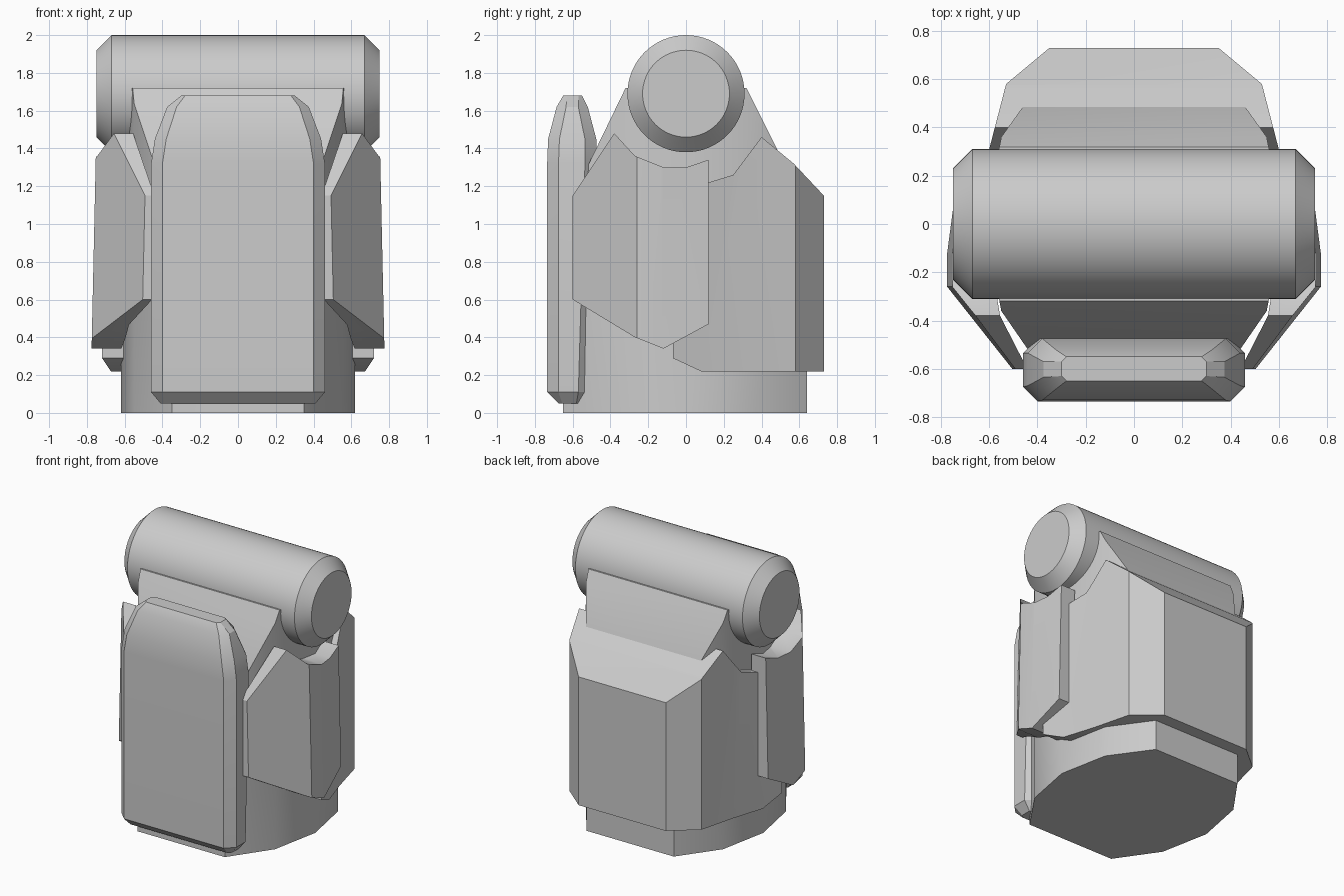
import bpy, bmesh, math

if "Cube" in bpy.data.objects:
    bpy.data.objects.remove(bpy.data.objects["Cube"])

grey = bpy.data.materials.new("light_grey")
grey.use_nodes = True
COLOUR = (0.6, 0.6, 0.6, 1)
grey.diffuse_color = COLOUR
grey.node_tree.nodes["Principled BSDF"].inputs["Base Color"].default_value = COLOUR


def loft(name, rings):
    """Closed solid through a list of rings with equal point counts."""
    bm = bmesh.new()
    loops = [[bm.verts.new(p) for p in ring] for ring in rings]
    n = len(loops[0])
    for a, b in zip(loops, loops[1:]):
        for i in range(n):
            j = (i + 1) % n
            bm.faces.new((a[i], a[j], b[j], b[i]))
    bm.faces.new(loops[0][::-1])
    bm.faces.new(loops[-1])
    bmesh.ops.recalc_face_normals(bm, faces=bm.faces)
    mesh = bpy.data.meshes.new(name)
    bm.to_mesh(mesh)
    bm.free()
    mesh.materials.append(grey)
    obj = bpy.data.objects.new(name, mesh)
    bpy.context.collection.objects.link(obj)
    return obj


def select(obj):
    bpy.ops.object.select_all(action="DESELECT")
    obj.select_set(True)
    bpy.context.view_layer.objects.active = obj


def smooth(obj):
    select(obj)
    bpy.ops.object.shade_smooth_by_angle(angle=math.radians(30))


def shaped_block(name, plan, profile):
    """Solid whose top outline is plan (x, y) and side outline is profile (y, z)."""
    obj = loft(name, [[(x, y, z) for x, y in plan] for z in (-0.5, 2.5)])
    cutter = loft("cutter", [[(x, y, z) for y, z in profile] for x in (-1.5, 1.5)])
    cutter.hide_render = True
    mod = obj.modifiers.new("shape", "BOOLEAN")
    mod.operation = "INTERSECT"
    mod.solver = "EXACT"
    mod.object = cutter
    select(obj)
    bpy.ops.object.modifier_apply(modifier=mod.name)
    bpy.data.objects.remove(cutter)
    return obj


def both_sides(half):
    return half + [(-x, y) for x, y in reversed(half)]


# Central body with sloped shoulders
core = shaped_block(
    "core_body",
    both_sides([(0.35, -0.65), (0.55, -0.36), (0.62, 0), (0.55, 0.36), (0.35, 0.64)]),
    [(-0.65, 0), (-0.65, 1.04), (-0.32, 1.72), (0.32, 1.72), (0.64, 1.08), (0.64, 0)])
smooth(core)

# Shell around the back and sides
shell = shaped_block(
    "back_shell",
    both_sides([(0.72, -0.07), (0.6, 0.31), (0.53, 0.58), (0.35, 0.73)]),
    [(-0.07, 0.29), (0.08, 0.22), (0.73, 0.22), (0.73, 1.15), (0.57, 1.32),
     (0.4, 1.46), (0.25, 1.26), (0.12, 1.22), (-0.07, 1.2)])
smooth(shell)

# Side armour plates, leaning slightly inward, mirrored
armour = shaped_block(
    "side_armour",
    [(0.46, -0.6), (0.51, -0.6), (0.775, -0.26), (0.775, -0.13), (0.745, 0.12),
     (0.63, 0.12), (0.62, -0.1), (0.58, -0.38)],
    [(-0.6, 0.6), (-0.6, 1.15), (-0.38, 1.48), (-0.27, 1.36), (-0.12, 1.3),
     (0, 1.3), (0.12, 1.34), (0.12, 0.47), (-0.12, 0.34), (-0.27, 0.4)])
for v in armour.data.vertices:
    v.co.x -= 0.022 * (v.co.z - 0.35)
mirror = armour.modifiers.new("mirror", "MIRROR")
select(armour)
bpy.ops.object.modifier_apply(modifier=mirror.name)
smooth(armour)

# Front plate: chamfered sections (height, half width, front, back, chamfer)
sections = [(0.05, 0.41, -0.675, -0.56, 0.02), (0.11, 0.46, -0.735, -0.51, 0.06),
            (1.32, 0.46, -0.735, -0.475, 0.06), (1.45, 0.44, -0.73, -0.475, 0.06),
            (1.62, 0.375, -0.685, -0.52, 0.05), (1.68, 0.3, -0.65, -0.55, 0.02)]
rings = []
for z, w, f, b, c in sections:
    half = [(w - c, f), (w, f + c), (w, b - c), (w - c, b)]
    rings.append([(x, y, z) for x, y in both_sides(half)])
smooth(loft("front_plate", rings))

# Cross cylinder on top with chamfered ends
SIDES = 64
turns = [2 * math.pi * i / SIDES for i in range(SIDES)]
barrel = [[(x, r * math.cos(t), 1.69 + r * math.sin(t)) for t in turns]
          for x, r in ((-0.75, 0.23), (-0.67, 0.31), (0.67, 0.31), (0.75, 0.23))]
smooth(loft("top_cylinder", barrel))
